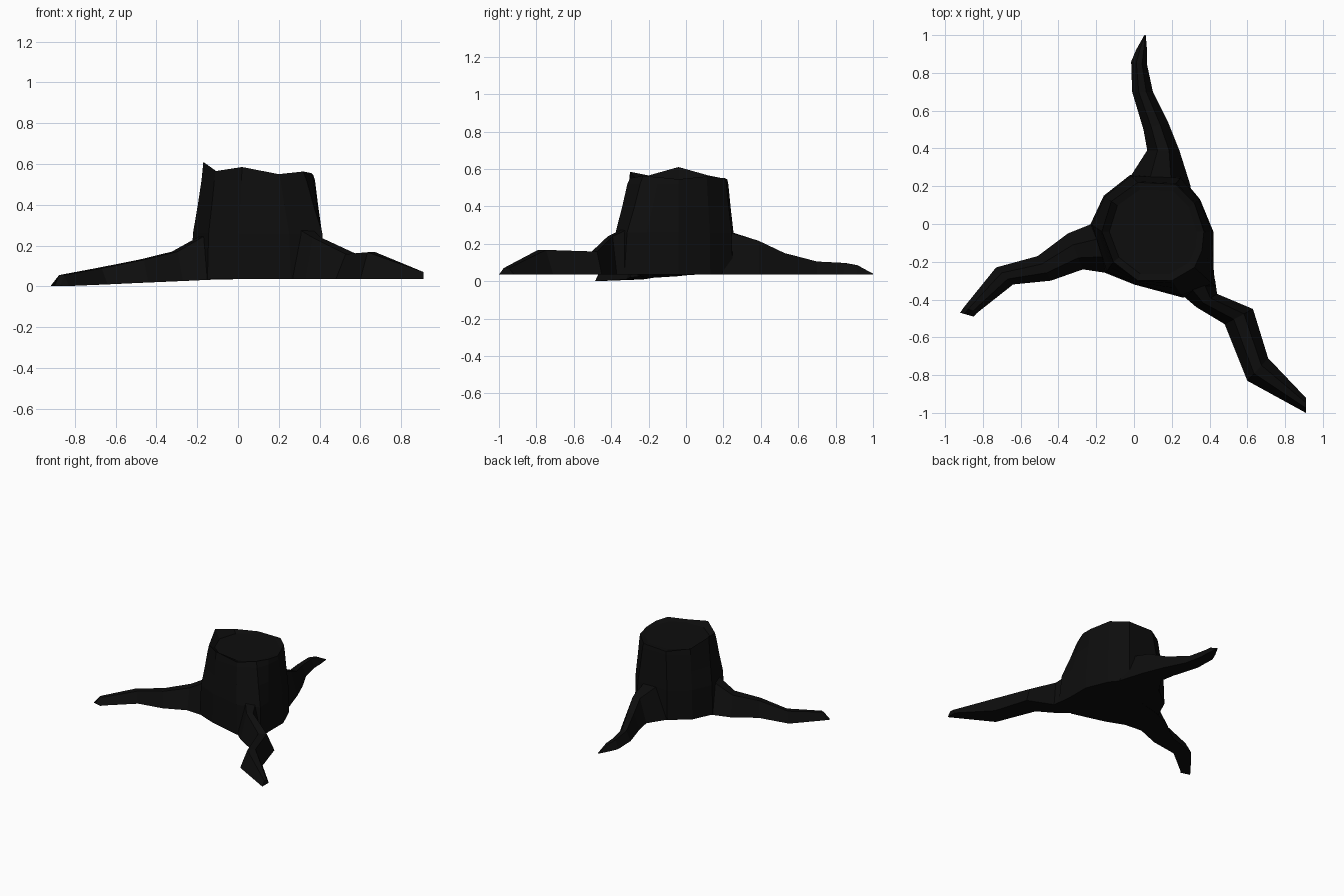
import bpy, bmesh

if "Cube" in bpy.data.objects:
    bpy.data.objects.remove(bpy.data.objects["Cube"])

BASE = 0.035
mat = bpy.data.materials.new("charred bark black")
mat.diffuse_color = (0.004, 0.004, 0.004, 1)
mat.use_nodes = True
mat.node_tree.nodes["Principled BSDF"].inputs["Base Color"].default_value = mat.diffuse_color


def loft(name, rings):
    """Skin closed rings of equal length and cap both ends."""
    bm = bmesh.new()
    loops = [[bm.verts.new(p) for p in r] for r in rings]
    n = len(loops[0])
    for a, b in zip(loops, loops[1:]):
        for i in range(n):
            j = (i + 1) % n
            bm.faces.new((a[i], a[j], b[j], b[i]))
    bm.faces.new(loops[0])
    bm.faces.new(loops[-1])
    bmesh.ops.recalc_face_normals(bm, faces=bm.faces)
    me = bpy.data.meshes.new(name)
    bm.to_mesh(me)
    bm.free()
    me.materials.append(mat)
    ob = bpy.data.objects.new(name, me)
    bpy.context.collection.objects.link(ob)


# Trunk: uneven foot outline blended up to a jagged broken rim
foot = [(.42, -.04), (.35, .13), (.25, .25), (-.02, .26), (-.16, .15), (-.23, 0),
        (-.15, -.26), (0, -.32), (.26, -.39), (.43, -.33), (.42, -.22)]
rim = [(.37, -.04, .545), (.32, .11, .56), (.22, .21, .55), (.02, .22, .545),
       (-.12, .12, .565), (-.17, -.04, .61), (-.11, -.20, .565), (.02, -.30, .585),
       (.2, -.30, .55), (.32, -.23, .563), (.36, -.14, .555)]


def trunk_ring(z, t):
    return [(f[0] + (r[0] - f[0]) * t, f[1] + (r[1] - f[1]) * t, z)
            for f, r in zip(foot, rim)]


def inset(s, z):
    return [(.11 + (r[0] - .11) * s, -.04 + (r[1] + .04) * s, z) for r in rim]


loft("stump_trunk", [trunk_ring(BASE, 0), trunk_ring(.26, .15), trunk_ring(.40, .55),
                     trunk_ring(.52, .85), rim, inset(.86, .545)])


# Roots: each section is left edge, right edge (x, y) and ridge height
def root(name, sections, slope=0.0):
    rings = []
    for lx, ly, rx, ry, h in sections:
        mix = lambda t, z: (lx + (rx - lx) * t, ly + (ry - ly) * t, z)
        low = BASE + slope * min(0, (lx + rx) / 2 + .1)
        rings.append([mix(0, low), mix(.32, h), mix(.68, h), mix(1, low)])
    loft(name, rings)


root("back_root", [
    (.02, .10, .28, .10, .34), (-.02, .25, .30, .20, .265), (.07, .39, .24, .39, .215),
    (.05, .50, .18, .54, .15), (-.01, .70, .10, .70, .105), (-.015, .86, .07, .84, .097),
    (.01, .92, .07, .91, .085), (.055, 1, .062, 1, .04)])
root("left_root", [
    (0, -.22, 0, .06, .36), (-.14, -.26, -.20, .01, .25), (-.27, -.24, -.35, -.05, .17),
    (-.44, -.30, -.51, -.17, .13), (-.64, -.32, -.73, -.23, .088),
    (-.83, -.47, -.90, -.44, .055), (-.85, -.49, -.92, -.47, .005)], slope=.044)
root("front_root", [
    (.15, -.30, .37, -.12, .36), (.26, -.38, .43, -.30, .27), (.33, -.44, .44, -.37, .24),
    (.48, -.53, .63, -.45, .158), (.60, -.83, .71, -.71, .167), (.91, -1, .91, -.92, .07)])
